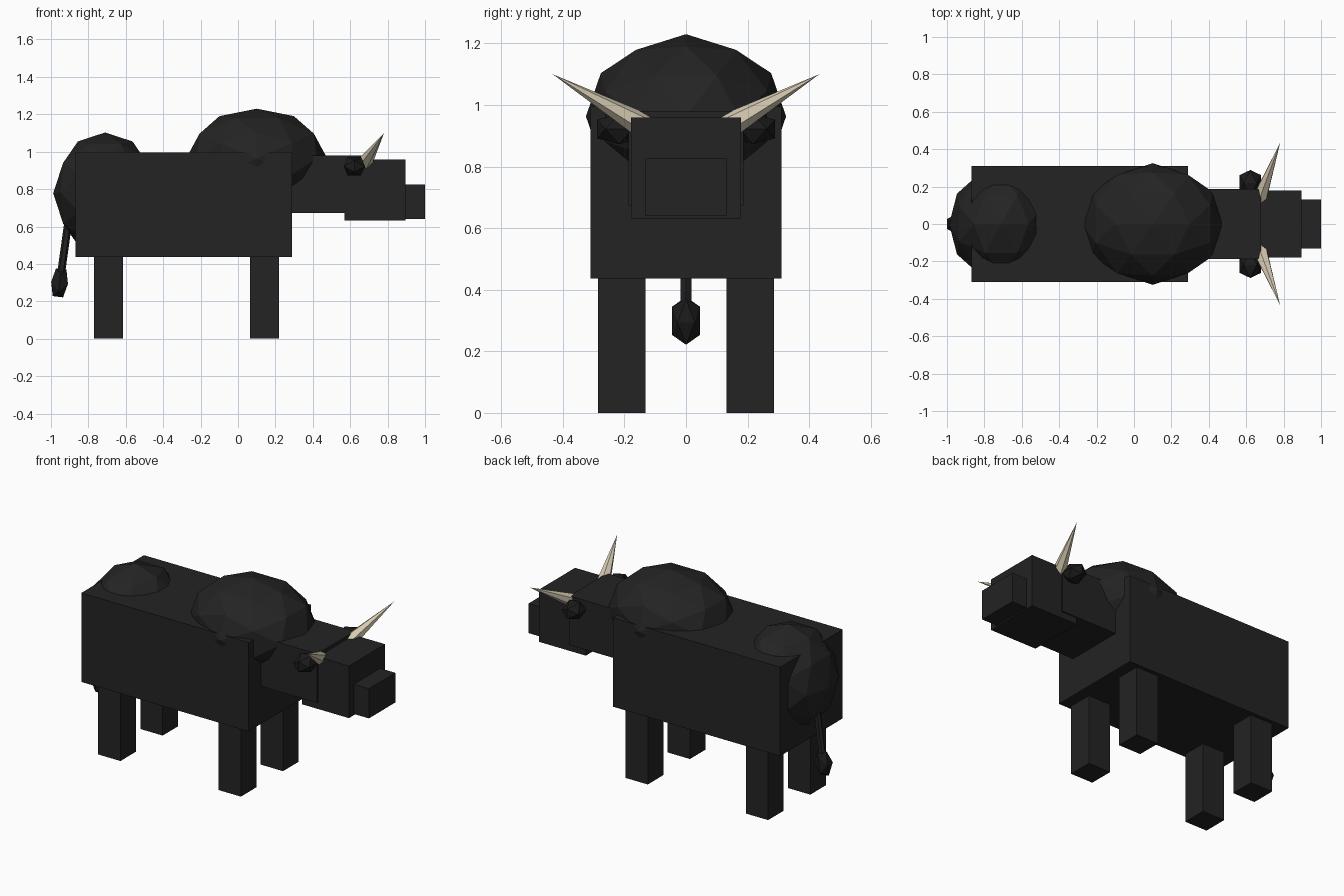
import bpy, bmesh
from itertools import product
from mathutils import Vector, Matrix

old = bpy.data.objects.get("Cube")
if old:
    bpy.data.objects.remove(old, do_unlink=True)


def material(name, rgb):
    mat = bpy.data.materials.new(name)
    mat.use_nodes = True
    mat.diffuse_color = (*rgb, 1)
    mat.node_tree.nodes["Principled BSDF"].inputs["Base Color"].default_value = (*rgb, 1)
    return mat


HIDE = material("black hide", (0.017, 0.017, 0.017))
DARK = material("dark hair", (0.011, 0.011, 0.011))
IVORY = material("horn ivory", (0.69, 0.61, 0.46))


def finish(name, bm, mat):
    bmesh.ops.recalc_face_normals(bm, faces=bm.faces)
    mesh = bpy.data.meshes.new(name)
    bm.to_mesh(mesh)
    bm.free()
    mesh.materials.append(mat)
    obj = bpy.data.objects.new(name, mesh)
    bpy.context.collection.objects.link(obj)


def box(name, x, y, z):
    """Box from (low, high) ranges along each axis."""
    low, high = (Vector(corner) for corner in zip(x, y, z))
    bm = bmesh.new()
    bmesh.ops.create_cube(bm, size=1)
    bmesh.ops.scale(bm, vec=high - low, verts=bm.verts)
    bmesh.ops.translate(bm, vec=(low + high) / 2, verts=bm.verts)
    finish(name, bm, HIDE)


def faceted_ball(name, centre, radii, mat, fine=False, turn=Matrix()):
    """Icosahedron standing on an edge, or its once-divided sphere."""
    seeds = [(0.526, 0.851, 0)]
    if fine:
        seeds += [(1, 0, 0), (0.309, 0.809, 0.5)]
    points = set()
    for seed in seeds:
        for signs in product((-1, 1), repeat=3):
            a, b, c = (s * p for s, p in zip(signs, seed))
            points |= {(a, c, b), (c, b, a), (b, a, c)}
    bm = bmesh.new()
    for p in sorted(points):
        bm.verts.new(p)
    bmesh.ops.convex_hull(bm, input=bm.verts)
    bmesh.ops.scale(bm, vec=radii, verts=bm.verts)
    bmesh.ops.transform(bm, matrix=Matrix.Translation(centre) @ turn, verts=bm.verts)
    finish(name, bm, mat)


def taper(name, start, end, r1, r2, sides, mat):
    """Cone or cylinder between two points."""
    start, end = Vector(start), Vector(end)
    axis = end - start
    bm = bmesh.new()
    bmesh.ops.create_cone(bm, cap_ends=True, segments=sides, radius1=r1, radius2=r2,
                          depth=axis.length)
    turn = axis.to_track_quat("Z", "Y").to_matrix().to_4x4()
    bmesh.ops.transform(bm, matrix=Matrix.Translation((start + end) / 2) @ turn,
                        verts=bm.verts)
    bmesh.ops.remove_doubles(bm, verts=bm.verts, dist=0.0001)
    finish(name, bm, mat)


# Trunk with shoulder hump and rump
box("body", (-0.87, 0.29), (-0.31, 0.31), (0.437, 0.995))
faceted_ball("shoulder_hump", (0.1, 0, 0.963), (0.378, 0.325, 0.267), HIDE, fine=True)
faceted_ball("rump", (-0.71, 0, 0.778), (0.278, 0.308, 0.325), HIDE, fine=True)

# Neck, head and muzzle
box("neck", (0.1, 0.68), (-0.186, 0.186), (0.673, 0.98))
box("head", (0.57, 0.895), (-0.179, 0.179), (0.632, 0.959))
box("muzzle", (0.85, 1.0), (-0.131, 0.131), (0.64, 0.826))

# Legs, ears and horns on both sides
for side, s in (("left", 1), ("right", -1)):
    y_range = sorted((s * 0.132, s * 0.286))
    for end, x in (("front", 0.065), ("rear", -0.77)):
        box(f"{end}_leg_{side}", (x, x + 0.155), y_range, (0, 0.5))
    faceted_ball(f"ear_{side}", (0.622, s * 0.218, 0.922), (0.067, 0.083, 0.058), DARK)
    taper(f"horn_{side}", (0.658, s * 0.1, 0.91), (0.781, s * 0.433, 1.1),
          0.048, 0, 6, IVORY)

# Tail and tuft
tail_top, tail_tip = (-0.89, 0, 0.75), (-0.95, 0, 0.32)
taper("tail", tail_top, tail_tip, 0.021, 0.021, 6, HIDE)
faceted_ball("tail_tuft", (-0.954, 0, 0.299), (0.053, 0.053, 0.088), DARK,
             turn=Matrix.Rotation(0.12, 4, "Y"))
